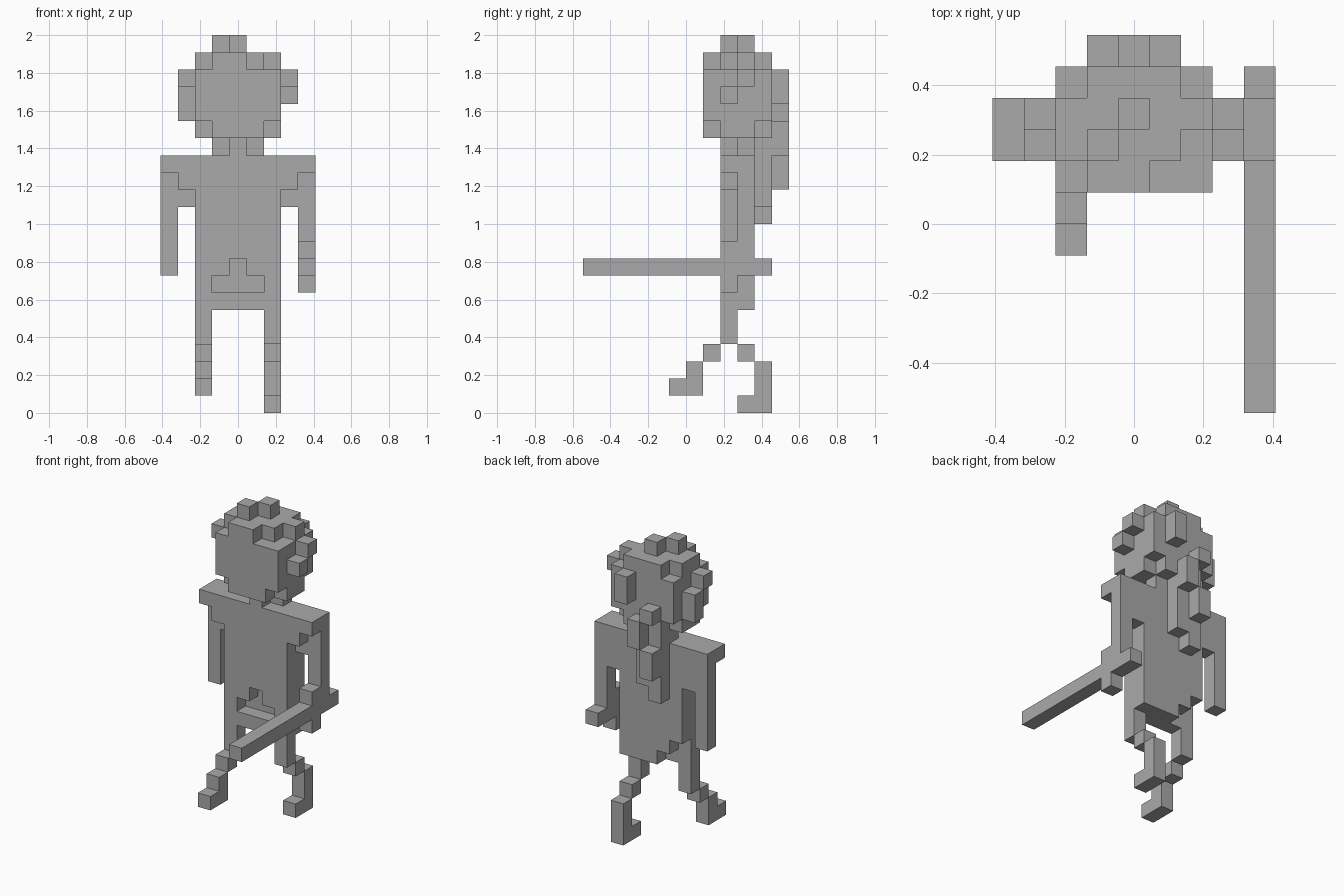
import bpy
import bmesh
from mathutils import Vector

# Remove the default cube only
default_cube = bpy.data.objects.get("Cube")
if default_cube:
    bpy.data.objects.remove(default_cube, do_unlink=True)

# One block of the grid, and the grid corner that centres the figure
UNIT = 2 / 22
ORIGIN = Vector((-4.5, -6, 0))

# Single flat colour
grey = bpy.data.materials.new("plain_grey")
grey.use_nodes = True
colour = (0.4, 0.4, 0.4, 1)
grey.diffuse_color = colour
grey.node_tree.nodes["Principled BSDF"].inputs["Base Color"].default_value = colour

DIRECTIONS = [Vector(d) for d in ((1, 0, 0), (0, 1, 0), (0, 0, 1),
                                  (-1, 0, 0), (0, -1, 0), (0, 0, -1))]


def span(value):
    """Inclusive range from a single index or a (first, last) pair."""
    first, last = value if isinstance(value, tuple) else (value, value)
    return range(first, last + 1)


def block(x, y, z):
    """Set of grid cells filling a box."""
    return {(i, j, k) for i in span(x) for j in span(y) for k in span(z)}


occupied = set()


def build_part(name, cells):
    """Make one object from cells, keeping only its outer skin."""
    cells = cells - occupied
    occupied.update(cells)
    bm = bmesh.new()
    for cell in cells:
        centre = Vector(cell) + Vector((0.5, 0.5, 0.5))
        for normal in DIRECTIONS:
            neighbour = tuple(int(c + n) for c, n in zip(cell, normal))
            if neighbour in cells:
                continue
            side = Vector((normal.y, normal.z, normal.x))
            up = normal.cross(side)
            corners = (side + up, up - side, -side - up, side - up)
            verts = [bm.verts.new((centre + (normal + c) / 2 + ORIGIN) * UNIT)
                     for c in corners]
            bm.faces.new(verts)
    bmesh.ops.remove_doubles(bm, verts=bm.verts, dist=UNIT / 100)
    bmesh.ops.recalc_face_normals(bm, faces=bm.faces)
    bmesh.ops.dissolve_limit(bm, angle_limit=0.01, verts=bm.verts, edges=bm.edges)
    mesh = bpy.data.meshes.new(name)
    bm.to_mesh(mesh)
    bm.free()
    mesh.materials.append(grey)
    part = bpy.data.objects.new(name, mesh)
    bpy.context.collection.objects.link(part)
    return part


# Torso with a notch at the front waist and a ragged lower back edge
torso = block((2, 6), (8, 9), (6, 14))
torso -= block((3, 5), 8, 7) | block(4, 8, 8)
torso -= block((2, 3), 9, 6) | block(2, 9, 7)
build_part("torso", torso)

# Shoulders and hanging arms, mirrored across the middle column
for side, mirror, hand_bottom in (("right", False, 8), ("left", True, 8)):
    outer, inner = (8, 7) if mirror else (0, 1)
    build_part(side + "_shoulder",
               block(outer, (8, 9), 14) | block(inner, (8, 9), (13, 14)))
    build_part(side + "_arm",
               block(outer, 9, (hand_bottom, 13)) | block(inner, 9, 12))

# Hand gripping a long bar that points forward
build_part("bar", block(8, (0, 10), 8))
build_part("gripping_hand", block(8, 8, 9) | block(8, 8, 7))

# Striding legs: one stepping forward, one trailing behind
build_part("front_leg", block(2, 8, (4, 5)) | block(2, 7, 3) | block(2, 6, 2))
build_part("front_foot", block(2, (5, 6), 1))
build_part("back_leg", block(6, 8, (4, 5)) | block(6, 9, 3) | block(6, 10, (1, 2)))
build_part("back_foot", block(6, (9, 10), 0))

# Neck
build_part("neck", block((3, 5), 9, 15) | block(4, 8, 15))

# Head, rounded at the jaw and crown
head = block((2, 6), (7, 10), (17, 19))
head |= block((2, 6), (8, 9), 16) | block((3, 5), (7, 10), 16)
build_part("head", head)
crown = block((3, 4), 7, 20) | block((2, 5), 8, 20)
crown |= block((2, 6), 9, 20) | block((3, 5), 10, 20)
build_part("crown", crown)

# Tufts of hair on top and at the sides
build_part("top_tufts", block(3, 8, 21) | block(4, 9, 21))
build_part("right_tufts", block(1, 8, 19) | block(1, 9, (17, 18)))
build_part("left_tufts", block(7, 8, 18) | block(7, 9, 19))

# Curls at the back of the head and the tail of hair down the back
build_part("back_curls", block(5, 11, (18, 19)) | block(3, 11, 17)
           | block(4, 11, (15, 16)))
build_part("hair_tail", block(3, 10, (11, 15)) | block(4, 10, (12, 15))
           | block(3, 11, (13, 14)))
